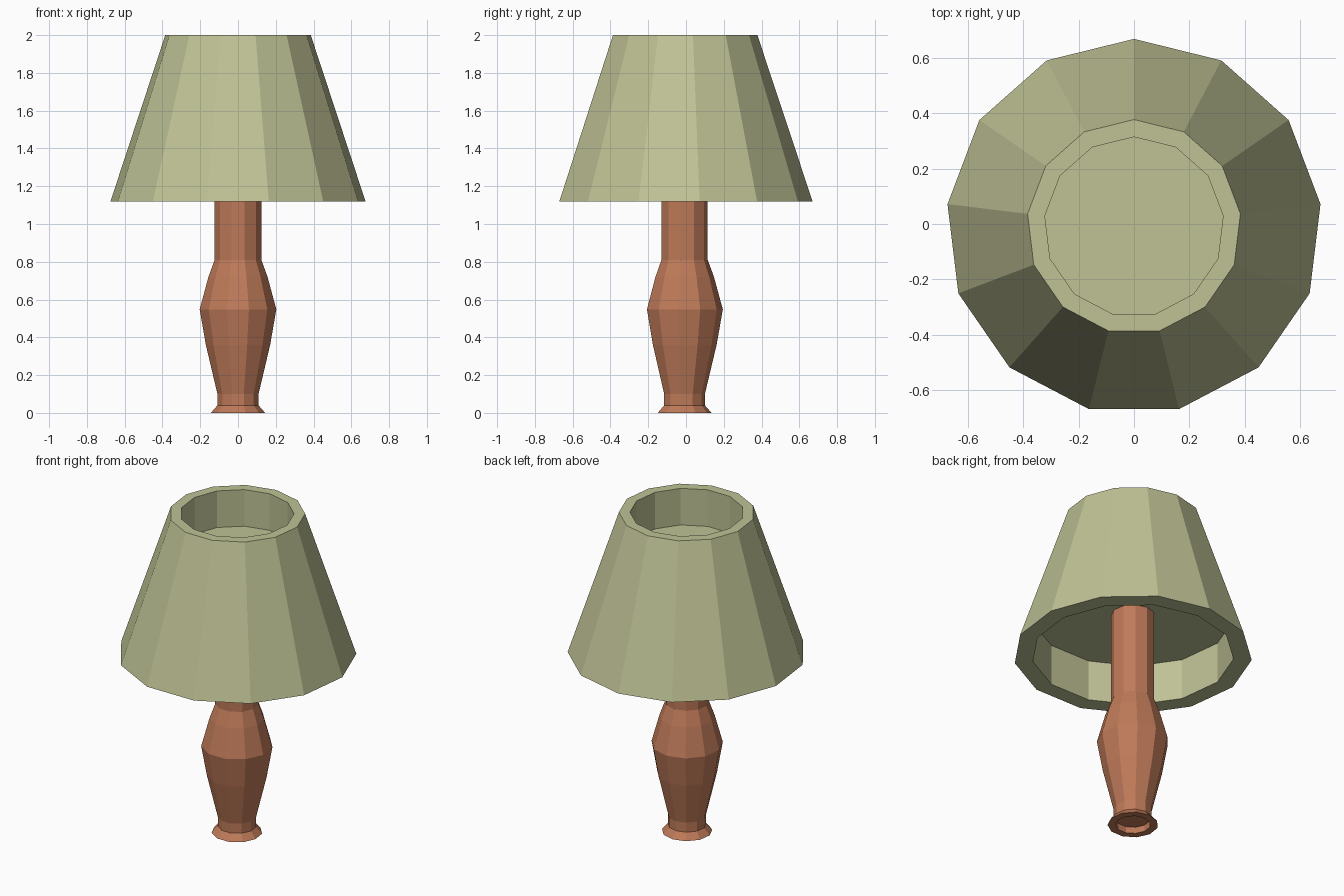
import bpy
import bmesh
from math import sin, cos, pi

if "Cube" in bpy.data.objects:
    bpy.data.objects.remove(bpy.data.objects["Cube"])


def material(name, color):
    m = bpy.data.materials.new(name)
    m.diffuse_color = (*color, 1.0)
    m.use_nodes = True
    m.node_tree.nodes["Principled BSDF"].inputs["Base Color"].default_value = m.diffuse_color
    return m


def lathe(name, profile, sides, mat, y=-0.01):
    """Flat-faced turned solid: (radius, z) rings joined in order, both ends capped."""
    bm = bmesh.new()
    rings = []
    for r, z in profile:
        # one corner points straight to the back (+y)
        rings.append([bm.verts.new((r * sin(2 * pi * i / sides),
                                    y + r * cos(2 * pi * i / sides), z))
                      for i in range(sides)])
    for a, b in zip(rings, rings[1:]):
        for i in range(sides):
            j = (i + 1) % sides
            bm.faces.new((a[i], a[j], b[j], b[i]))
    bm.faces.new(rings[0])
    bm.faces.new(rings[-1])
    bmesh.ops.recalc_face_normals(bm, faces=bm.faces)
    mesh = bpy.data.meshes.new(name)
    bm.to_mesh(mesh)
    bm.free()
    mesh.materials.append(mat)
    obj = bpy.data.objects.new(name, mesh)
    bpy.context.collection.objects.link(obj)
    return obj


wood = material("terracotta_wood", (0.52, 0.195, 0.10))
cloth = material("olive_cloth", (0.52, 0.54, 0.30))

# Turned base: recessed underside, foot, belly and neck
lathe("lamp_base", [
    (0.10, 0.04), (0.10, 0.0), (0.145, 0.0), (0.11, 0.04), (0.11, 0.10),
    (0.172, 0.36), (0.205, 0.548), (0.158, 0.72), (0.125, 0.81), (0.125, 1.38),
], 11, wood)

# Shade: tapered, with a closed recess in the bottom and in the top
lathe("lamp_shade", [
    (0.575, 1.375), (0.575, 1.12), (0.68, 1.12),
    (0.388, 2.0), (0.325, 2.0), (0.325, 1.77),
], 13, cloth)
